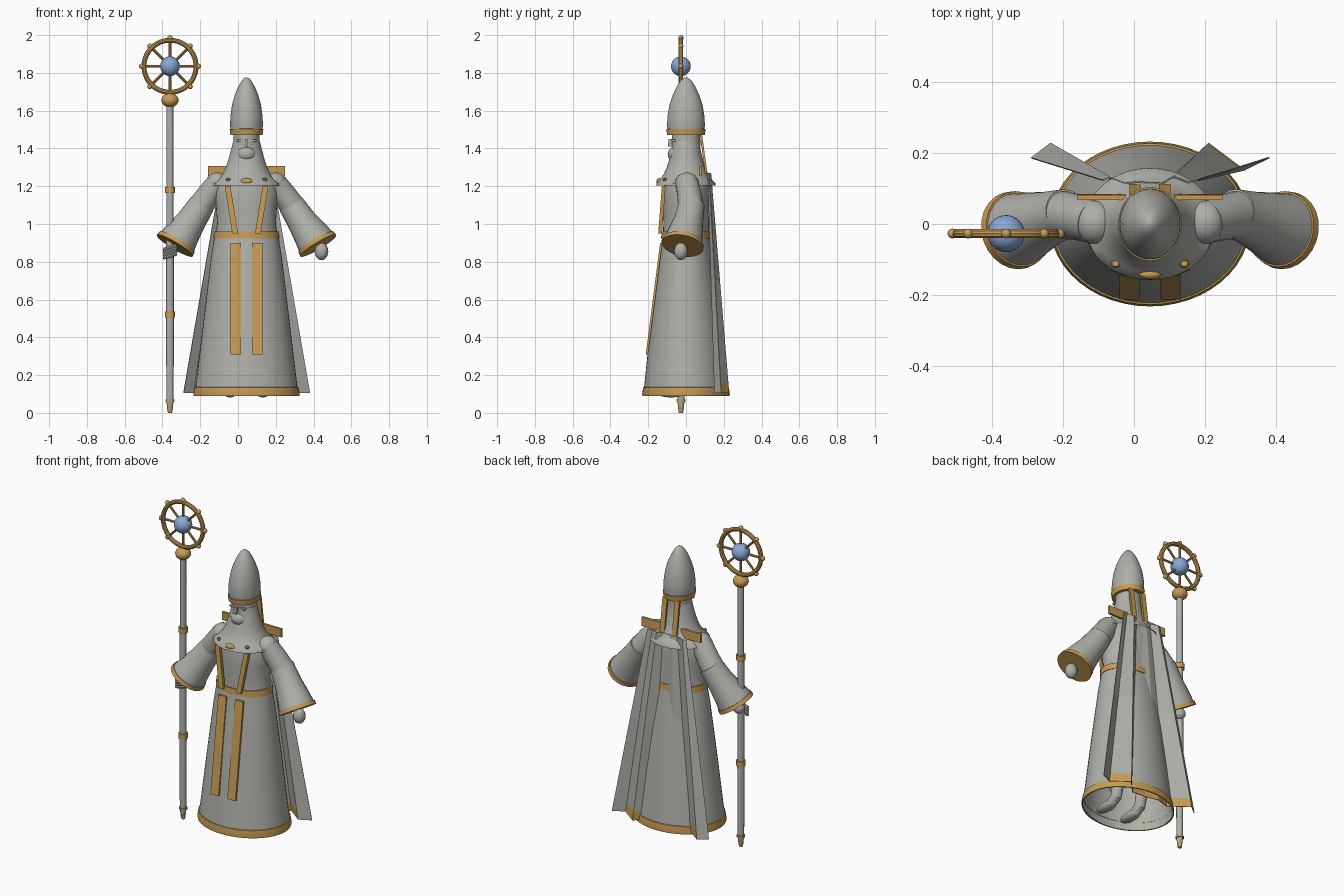
import bpy, bmesh, math
from mathutils import Vector, Matrix

if "Cube" in bpy.data.objects:
    bpy.data.objects.remove(bpy.data.objects["Cube"])

CX = 0.045            # body axis
STAFF = Vector((-0.36, -0.027, 0))


def material(name, rgb):
    m = bpy.data.materials.new(name)
    m.diffuse_color = (*rgb, 1)
    m.use_nodes = True
    m.node_tree.nodes["Principled BSDF"].inputs["Base Color"].default_value = m.diffuse_color
    return m


CLOTH = material("grey cloth", (0.43, 0.43, 0.40))
GOLD = material("gold trim", (0.57, 0.33, 0.09))
BLUE = material("blue orb", (0.25, 0.39, 0.68))


def finish(name, bm, mats, smooth=True, fix=True):
    if fix:
        bmesh.ops.recalc_face_normals(bm, faces=bm.faces)
    me = bpy.data.meshes.new(name)
    bm.to_mesh(me)
    bm.free()
    for m in (mats if isinstance(mats, list) else [mats]):
        me.materials.append(m)
    for p in me.polygons:
        p.use_smooth = smooth
    if smooth:
        me.set_sharp_from_angle(angle=math.radians(35))
    ob = bpy.data.objects.new(name, me)
    bpy.context.collection.objects.link(ob)
    return ob


def loft(name, rings, mat, seg=32, caps=(False, False)):
    """Skin a list of vertex-coordinate rings."""
    bm = bmesh.new()
    vs = [[bm.verts.new(c) for c in ring] for ring in rings]
    for a, b in zip(vs, vs[1:]):
        for i in range(seg):
            j = (i + 1) % seg
            bm.faces.new((a[i], a[j], b[j], b[i]))
    if caps[0]:
        bm.faces.new(vs[0][::-1])
    if caps[1]:
        bm.faces.new(vs[-1])
    return finish(name, bm, mat, fix=any(caps))


def lathe(name, prof, mat, cx=CX, cy=0.0, seg=40, caps=(False, False)):
    """Elliptical turning: profile rows are (rx, ry, z)."""
    ang = [2 * math.pi * i / seg for i in range(seg)]
    return loft(name, [[(cx + rx * math.cos(a), cy + ry * math.sin(a), z) for a in ang]
                       for rx, ry, z in prof], mat, seg, caps)


def limb(name, path, mat, seg=24, caps=(True, True)):
    """Round tube along a path of (point, radius)."""
    pts = [Vector(p) for p, r in path]
    rings = []
    for i, (p, r) in enumerate(path):
        d = pts[min(i + 1, len(pts) - 1)] - pts[max(i - 1, 0)]
        m = d.to_track_quat('Z', 'Y').to_matrix()
        rings.append([pts[i] + m @ Vector((r * math.cos(t), r * math.sin(t), 0))
                      for t in (2 * math.pi * k / seg for k in range(seg))])
    return loft(name, rings, mat, seg, caps)


def ball(name, loc, size, mat, rot=None, seg=24):
    bm = bmesh.new()
    m = Matrix.Translation(loc) @ (rot or Matrix()) @ Matrix.Diagonal((*size, 1))
    bmesh.ops.create_uvsphere(bm, u_segments=seg, v_segments=seg // 2, radius=1, matrix=m)
    return finish(name, bm, mat)


def strip(name, p0, p1, width, mat, thick=0.012):
    """Flat bar from p0 to p1, wide along x and thin along y."""
    bm = bmesh.new()
    for p in (p0, p1):
        for sx, sy in ((-1, -1), (1, -1), (1, 1), (-1, 1)):
            bm.verts.new(Vector(p) + Vector((sx * width / 2, sy * thick / 2, 0)))
    v = list(bm.verts)
    for f in ((0, 1, 2, 3), (4, 5, 6, 7), (0, 1, 5, 4), (1, 2, 6, 5), (2, 3, 7, 6), (3, 0, 4, 7)):
        bm.faces.new([v[i] for i in f])
    return finish(name, bm, mat, smooth=False)


# Robe: skirt, hem, torso, belt
lathe("skirt", [(.276, .226, .095), (.262, .215, .2), (.238, .195, .4),
                (.212, .168, .62), (.188, .142, .82), (.168, .124, .945)], CLOTH, seg=48)
lathe("hem", [(.274, .224, .09), (.281, .231, .09), (.282, .232, .1), (.276, .227, .135),
              (.270, .220, .137)], GOLD, seg=48)
lathe("torso", [(.166, .122, .94), (.155, .12, 1.0), (.162, .122, 1.1), (.17, .122, 1.17),
                (.155, .112, 1.23), (.11, .085, 1.27), (.05, .05, 1.29)],
      CLOTH, caps=(False, True))
lathe("belt", [(.165, .12, .922), (.175, .132, .922), (.172, .129, .96), (.16, .118, .96)], GOLD)

# Gold bands down the front
for s, side in ((-1, "right"), (1, "left")):
    strip(side + "_chest_band", (CX + s * .1, -.118, 1.2), (CX + s * .06, -.137, .95), .03, GOLD, .02)
    strip(side + "_skirt_band", (CX + s * .058, -.131, .9), (CX + s * .058, -.207, .31), .056, GOLD)

# Shoulder collar with jewels
lathe("collar", [(.185, .158, 1.205), (.182, .156, 1.215), (.155, .138, 1.235), (.13, .12, 1.26),
                 (.11, .102, 1.3), (.095, .088, 1.345), (.08, .076, 1.4), (.070, .072, 1.44),
                 (.062, .068, 1.445)], CLOTH)
ball("centre_jewel", (CX, -.142, 1.225), (.031, .014, .018), GOLD)
for s, side in ((-1, "right"), (1, "left")):
    ball(side + "_jewel", (CX + s * .097, -.112, 1.235), (.014, .012, .009), GOLD, seg=8)

# Head, beard, nose and brows
lathe("head", [(.067, .072, 1.36), (.07, .076, 1.42), (.067, .074, 1.49)], CLOTH, caps=(True, True))
ball("beard", (CX, -.045, 1.37), (.053, .052, .045), CLOTH)
strip("nose", (CX, -.083, 1.41), (CX, -.08, 1.45), .018, CLOTH, .025)
for s, side in ((-1, "right"), (1, "left")):
    strip(side + "_brow", (CX + s * .034, -.066, 1.437), (CX + s * .034, -.066, 1.447), .034, CLOTH, .02)

# Tall hat with band and tails
lathe("hat", [(.083, .096, 1.49), (.087, .100, 1.52), (.085, .098, 1.57), (.077, .088, 1.63),
              (.063, .071, 1.68), (.045, .051, 1.725), (.026, .03, 1.758), (.01, .011, 1.774),
              (.001, .001, 1.777)], CLOTH, caps=(False, True))
lathe("hat_band", [(.06, .07, 1.472), (.085, .1, 1.472), (.089, .104, 1.503), (.08, .095, 1.505)], GOLD)
for s, side in ((-1, "right"), (1, "left")):
    strip(side + "_hat_tail", (CX + s * .042, .079, 1.475), (CX + s * .042, .107, 1.27), .032, GOLD)

# Pleated back cloak with gold lower edge
for s, side in ((-1, "right"), (1, "left")):
    x = CX + s * .137
    strip(side + "_cloak_clasp", (x, .078, 1.255), (x, .075, 1.308), .135, GOLD, .014)
line = [(-.29, .183), (-.235, .225), (-.12, .14), (-.04, .165), (.045, .145), (.13, .14),
        (.21, .225), (.31, .15), (.38, .185)]
bm = bmesh.new()
rows = []
for z in (.105, .16, .7, 1.27):
    t = (z - .105) / 1.165
    rows.append([bm.verts.new((CX + (x - CX) * (1 - .6 * t),
                               (y + .004) * (1 - t) + (.118 + (y - .15) * .2) * t, z)) for x, y in line])
for k in range(3):
    for i in range(len(line) - 1):
        f = bm.faces.new((rows[k][i + 1], rows[k][i], rows[k + 1][i], rows[k + 1][i + 1]))
        # lower edge is gold on the middle pleats
        f.material_index = 1 if k == 0 and 0 < i < 7 else 0
cloak = finish("back_cloak", bm, [CLOTH, GOLD], smooth=False, fix=False)
cloak.modifiers.new("cloth_thickness", 'SOLIDIFY').thickness = 0.004

# Arms: shoulder, upper sleeve, flared sleeve, gold cuff
for s, side in ((-1, "right"), (1, "left")):
    def P(x, y, z):
        return Vector((CX + s * x, y, z))
    ball(side + "_shoulder", P(.155, .005, 1.215), (.058, .062, .058), CLOTH)
    limb(side + "_upper_sleeve", [(P(.155, .005, 1.215), .06), (P(.2, .018, 1.155), .064),
                                  (P(.25, .026, 1.085), .068)], CLOTH)
    ball(side + "_elbow", P(.25, .026, 1.085), (.067, .067, .067), CLOTH)
    limb(side + "_lower_sleeve", [(P(.235, .03, 1.105), .069), (P(.29, .014, 1.02), .078),
                                  (P(.335, -.002, .955), .092), (P(.37, -.015, .9), .104)], CLOTH)
    limb(side + "_cuff", [(P(.368, -.014, .905), .108), (P(.38, -.018, .885), .111)], GOLD)

# Hands
ball("left_hand", (.442, -.027, .855), (.036, .036, .046), CLOTH)
ball("right_palm", (-.352, -.018, .865), (.034, .034, .034), CLOTH)
for i in range(4):
    z = .875 - i * .015
    limb("right_finger", [((-.395, -.045, z - .01), .009), ((-.36, -.054, z), .009),
                          ((-.325, -.045, z + .012), .009)], CLOTH, seg=8)

# Legs and shoes under the robe
for s, side in ((-1, "right"), (1, "left")):
    x = CX + s * .087
    limb(side + "_leg", [((x, .01, .45), .04), ((x, .015, .2), .034), ((x, 0, .135), .032),
                         ((x, -.04, .115), .03)], CLOTH, seg=16)
    ball(side + "_shoe", (x, -.08, .108), (.036, .08, .026), CLOTH)

# Staff
sx, sy = STAFF.x, STAFF.y
lathe("staff_shaft", [(.019, .019, .06), (.021, .021, .5), (.018, .018, 1.65)], CLOTH, sx, sy, 16, (True, True))
lathe("staff_foot", [(.013, .013, .02), (.02, .02, .065)], CLOTH, sx, sy, 16, (True, True))
lathe("staff_tip", [(.011, .011, 0), (.016, .016, .03)], GOLD, sx, sy, 16, (True, True))
for z, h, r in ((.065, .012, .024), (.52, .032, .027), (1.18, .032, .027)):
    lathe("staff_ring", [(r, r, z - h / 2), (r, r, z + h / 2)], GOLD, sx, sy, 16, (True, True))
ball("staff_knob", (sx, sy, 1.655), (.045, .045, .037), GOLD)

# Wheel head: rim, spokes, knobs and orb
hub = Vector((sx, sy, 1.835))


def around(a, r):
    return hub + Vector((r * math.cos(a), 0, r * math.sin(a)))


N, M = 40, 10
bm = bmesh.new()
ring = []
for i in range(N):
    a = 2 * math.pi * i / N
    ring.append([])
    for k in range(M):
        b = 2 * math.pi * k / M
        ring[-1].append(bm.verts.new(around(a, .138 + .013 * math.cos(b)) + Vector((0, .013 * math.sin(b), 0))))
for i in range(N):
    for k in range(M):
        p, q, l = ring[i], ring[(i + 1) % N], (k + 1) % M
        bm.faces.new((p[k], q[k], q[l], p[l]))
finish("wheel_rim", bm, GOLD)
for i in range(8):
    a = math.pi * i / 4
    limb("wheel_spoke", [(around(a, .03), .007), (around(a, .138), .007)], GOLD, seg=10)
    ball("wheel_knob", around(a, .151), (.014, .014, .014), GOLD, seg=12)
ball("orb", hub, (.052, .052, .052), BLUE, seg=32)
